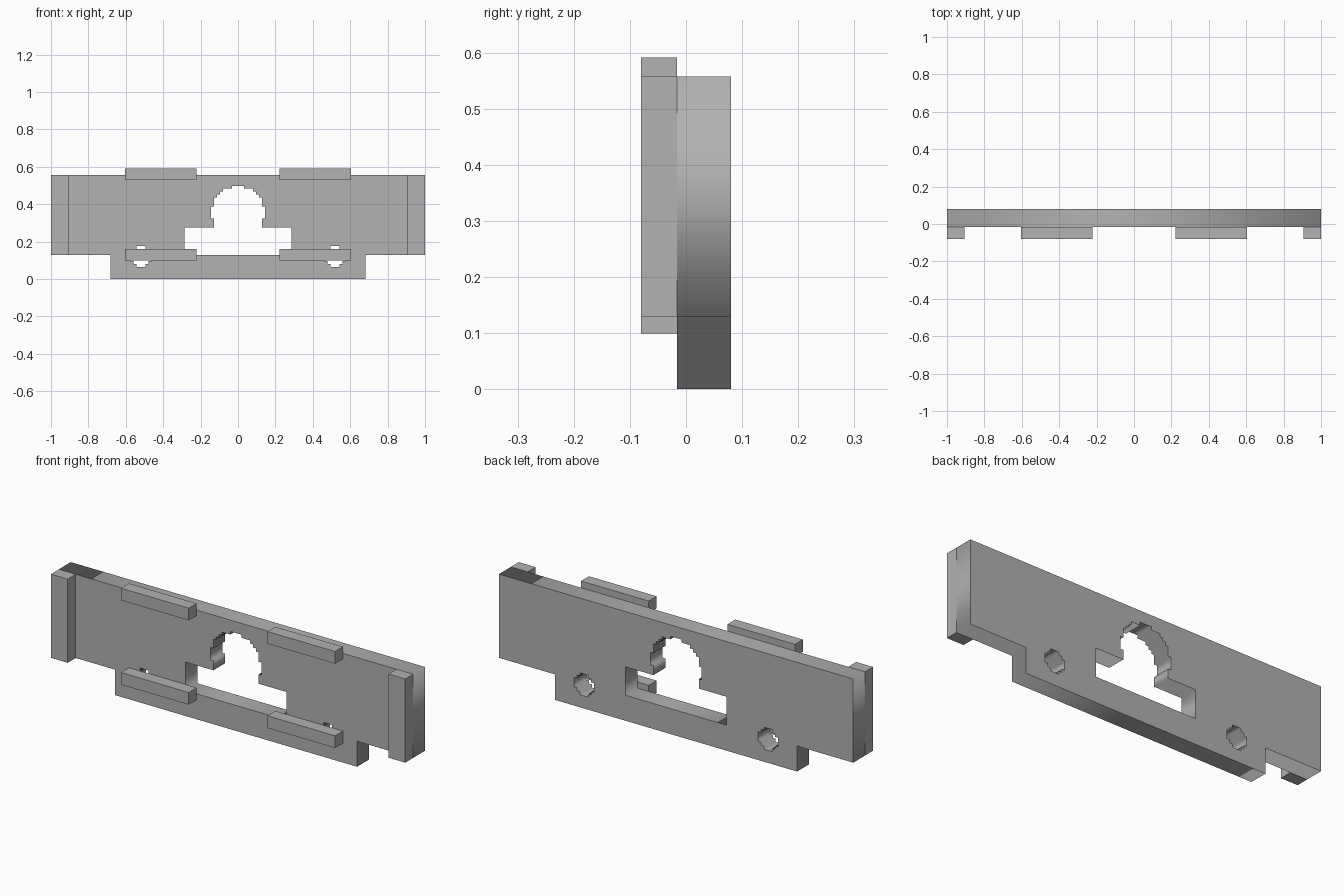
import bpy
import math

cube = bpy.data.objects.get("Cube")
if cube:
    bpy.data.objects.remove(cube, do_unlink=True)

grey = bpy.data.materials.new("plain grey")
grey.use_nodes = True
grey.diffuse_color = (0.445, 0.445, 0.445, 1)
grey.node_tree.nodes["Principled BSDF"].inputs["Base Color"].default_value = grey.diffuse_color

FRONT, JOIN, BACK = -0.08, -0.016, 0.08   # depth layers
TOP, SHOULDER = 0.557, 0.13
STEP = 0.016                              # stair size of the stepped holes


def mirrored(right, cx=0):
    """Close a right-hand profile (bottom to top) with its mirror image."""
    return [(cx + x, z) for x, z in right] + [(cx - x, z) for x, z in reversed(right)]


def stepped_arc(cz, radius, z0, rows, offset):
    """Right half of a circle made of square stairs."""
    points = []
    for i in range(rows):
        z = z0 + i * STEP
        dz = z + STEP / 2 - cz
        half = math.sqrt(max(radius ** 2 - dz ** 2, 0))
        w = (round(half / STEP - offset) + offset) * STEP
        if points and abs(points[-1][0] - w) < 1e-5:
            points[-1] = (w, z + STEP)
        else:
            points += [(w, z), (w, z + STEP)]
    return points


def extruded_plate(name, loops, y0, y1):
    """Outline with holes, extruded from y0 to y1."""
    curve = bpy.data.curves.new(name + " outline", 'CURVE')
    curve.dimensions = '2D'
    curve.fill_mode = 'BOTH'
    curve.extrude = (y1 - y0) / 2
    for loop in loops:
        spline = curve.splines.new('POLY')
        spline.points.add(len(loop) - 1)
        for point, (x, z) in zip(spline.points, loop):
            point.co = (x, z, 0, 1)
        spline.use_cyclic_u = True
    obj = bpy.data.objects.new(name, curve)
    obj.rotation_euler.x = math.pi / 2
    obj.location.y = (y0 + y1) / 2
    bpy.context.collection.objects.link(obj)
    bpy.ops.object.select_all(action='DESELECT')
    obj.select_set(True)
    bpy.context.view_layer.objects.active = obj
    bpy.ops.object.convert(target='MESH')
    obj = bpy.context.object
    obj.data.materials.clear()
    obj.data.materials.append(grey)


def box(name, x0, x1, z0, z1):
    """Block standing on the front of the plate."""
    bpy.ops.mesh.primitive_cube_add(
        size=1, location=((x0 + x1) / 2, (FRONT + JOIN) / 2, (z0 + z1) / 2))
    obj = bpy.context.object
    obj.name = name
    obj.scale = (abs(x1 - x0), JOIN - FRONT, z1 - z0)
    obj.data.materials.append(grey)


# Main plate with a keyhole opening and two stepped bolt holes
outline = mirrored([(0.683, 0), (0.683, SHOULDER), (1, SHOULDER), (1, TOP)])
keyhole = mirrored([(0.285, SHOULDER), (0.285, 0.275)]
                   + stepped_arc(0.354, 0.141, 0.275, 14, 0))
bolt = stepped_arc(0.12, 0.056, 0.064, 7, 0.5)
extruded_plate("main_plate",
               [outline, keyhole, mirrored(bolt, 0.519), mirrored(bolt, -0.519)],
               JOIN, BACK)

# End posts and raised rails on the front
for side, s in (("left", 1), ("right", -1)):
    box(side + "_end_post", s * 0.905, s, SHOULDER, TOP)
    box(side + "_upper_rail", s * 0.222, s * 0.604, 0.529, 0.591)
    box(side + "_lower_rail", s * 0.222, s * 0.604, 0.099, 0.161)
